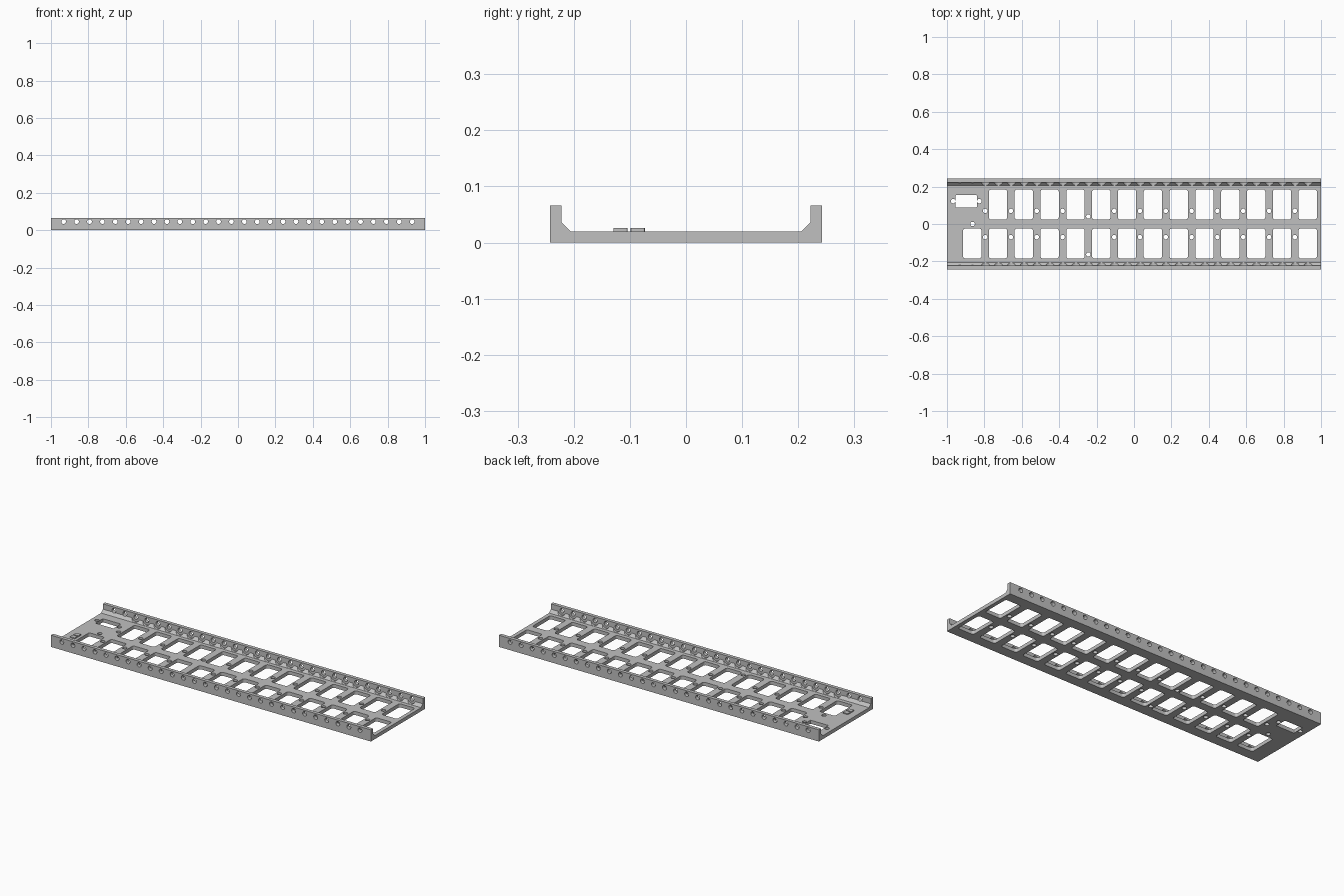
import bpy, bmesh, math

cube = bpy.data.objects.get("Cube")
if cube:
    bpy.data.objects.remove(cube, do_unlink=True)

HALF_W = 0.242      # half of the channel width
WALL_IN = 0.222     # inner face of the side walls
HEIGHT = 0.066
FLOOR = 0.02
CHAMFER_TOP = 0.036
PITCH = 0.138       # spacing of the windows
HOLE_R = 0.0125
HOLE_Z = 0.0455     # height of the wall holes
POCKET_R = 0.025    # screw head clearance in the chamfers

metal = bpy.data.materials.new("light grey")
metal.use_nodes = True
metal.diffuse_color = (0.53, 0.53, 0.53, 1)
metal.node_tree.nodes["Principled BSDF"].inputs["Base Color"].default_value = (0.53, 0.53, 0.53, 1)
parts = []


def circle(cx, cy, r, steps=24):
    return [(cx + r * math.cos(math.tau * k / steps), cy + r * math.sin(math.tau * k / steps))
            for k in range(steps)]


def rectangle(x0, y0, x1, y1):
    return [(x0, y0), (x1, y0), (x1, y1), (x0, y1)]


def rounded_rect(cx, cy, w, h, r, steps=5):
    pts = []
    for i, (sx, sy) in enumerate(((1, 1), (-1, 1), (-1, -1), (1, -1))):
        for k in range(steps + 1):
            a = math.radians(90) * (i + k / steps)
            pts.append((cx + sx * (w / 2 - r) + r * math.cos(a),
                        cy + sy * (h / 2 - r) + r * math.sin(a)))
    return pts


def make_object(name, bm):
    bmesh.ops.recalc_face_normals(bm, faces=bm.faces)
    mesh = bpy.data.meshes.new(name)
    bm.to_mesh(mesh)
    bm.free()
    mesh.materials.append(metal)
    obj = bpy.data.objects.new(name, mesh)
    bpy.context.collection.objects.link(obj)
    parts.append(obj)


def plate(name, loops, place, normal, push):
    """Fill an outline with holes, then extrude it into a solid plate."""
    bm = bmesh.new()
    edges = []
    for loop in loops:
        verts = [bm.verts.new(place(*p)) for p in loop]
        edges += [bm.edges.new((v, verts[i - 1])) for i, v in enumerate(verts)]
    bmesh.ops.triangle_fill(bm, use_beauty=True, edges=edges, normal=normal)
    ext = bmesh.ops.extrude_face_region(bm, geom=bm.faces[:])
    bmesh.ops.translate(bm, vec=push, verts=[v for v in ext["geom"] if isinstance(v, bmesh.types.BMVert)])
    make_object(name, bm)


# Floor with two rows of windows, one slot and small screw holes
loops = [rectangle(-1, -WALL_IN, 1, WALL_IN)]
for i in range(-1, 13):
    x = -0.727 + PITCH * i
    for y in (-0.104,) if i < 0 else (-0.104, 0.104):
        loops.append(rounded_rect(x, y, 0.098, 0.16, 0.012))
loops.append(rounded_rect(-0.897, 0.122, 0.113, 0.066, 0.004))
screws = [(-0.967, 0.122), (-0.827, 0.122), (-0.863, 0)]
for i in range(13):
    x = -0.796 + PITCH * i
    screws += [(x, 0.04 if i == 4 else 0.07), (x, -0.163 if i == 4 else -0.07)]
loops += [circle(x, y, 0.012) for x, y in screws]
plate("floor", loops, lambda x, y: (x, y, 0), (0, 0, 1), (0, 0, FLOOR))

wall_x = [-0.932 + 0.069 * i for i in range(28)]

for name, side in (("front", -1), ("rear", 1)):
    # Upright wall with a row of through holes
    loops = [rectangle(-1, 0, 1, HEIGHT)] + [circle(x, HOLE_Z, HOLE_R) for x in wall_x]
    plate(name + "_wall", loops, lambda x, z: (x, side * WALL_IN, z),
          (0, 1, 0), (0, side * (HALF_W - WALL_IN), 0))

    # Chamfer strip along the inner corner, notched around each hole
    outline = [(1, FLOOR), (-1, FLOOR), (-1, CHAMFER_TOP)]
    for i, x in enumerate(wall_x):
        r = HOLE_R if i < 2 else POCKET_R
        start = math.pi + math.asin((HOLE_Z - CHAMFER_TOP) / r)
        sweep = 3 * math.pi - 2 * start
        for k in range(11):
            a = start + sweep * k / 10
            outline.append((x + r * math.cos(a), HOLE_Z + r * math.sin(a)))
    outline.append((1, CHAMFER_TOP))
    bm = bmesh.new()
    back = [bm.verts.new((x, side * WALL_IN, z)) for x, z in outline]
    slope = [bm.verts.new((x, side * (WALL_IN - CHAMFER_TOP + z), z)) for x, z in outline]
    bm.faces.new(slope)
    for i in range(len(outline)):
        bm.faces.new((back[i - 1], back[i], slope[i], slope[i - 1]))
    bmesh.ops.remove_doubles(bm, verts=bm.verts, dist=0.00001)
    make_object(name + "_chamfer", bm)

# Two small raised pads near the plain end
for name, y in (("front_pad", -0.117), ("rear_pad", -0.086)):
    plate(name, [rounded_rect(-0.945, y, 0.03, 0.025, 0.003)],
          lambda x, v: (x, v, FLOOR - 0.002), (0, 0, 1), (0, 0, 0.008))

# Smooth round holes, sharp edges kept
bpy.ops.object.select_all(action="DESELECT")
for obj in parts:
    obj.select_set(True)
bpy.context.view_layer.objects.active = parts[0]
bpy.ops.object.shade_smooth_by_angle(angle=math.radians(30))
